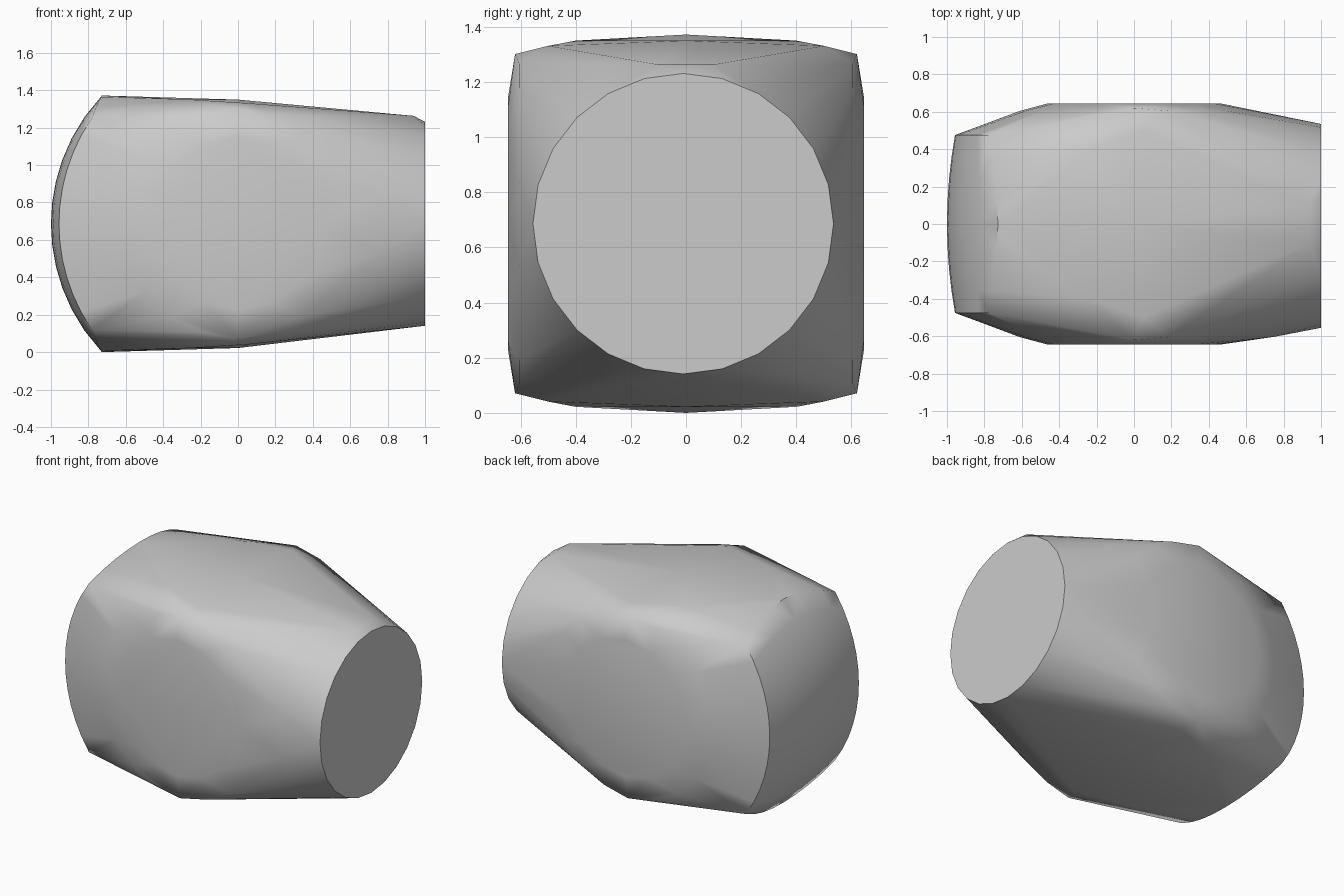
import bpy, bmesh
from math import sin, cos, tau, radians, sqrt

cube = bpy.data.objects.get("Cube")
if cube:
    bpy.data.objects.remove(cube, do_unlink=True)

MID = 0.686   # height of the long axis
points = []


def ring(place, radius, sides=24):
    """Add a circle of points; place maps the two circle coordinates to 3D."""
    for i in range(sides):
        a = tau * i / sides
        points.append(place(radius * cos(a), radius * sin(a)))


# Flat round end
ring(lambda u, v: (1.0, u - 0.01, MID + v), 0.545)

# Shallow domed discs on both sides
for side in (-1, 1):
    ring(lambda u, v: (u, side * 0.605, MID + v), 0.61, 20)
    ring(lambda u, v: (u, side * 0.645, MID + v), 0.46, 16)
    points.append((0.0, side * 0.62, MID + 0.615))
    points.append((0.0, side * 0.62, MID - 0.615))

# Bulging end, curved more in height than in width
ROWS, COLS = 12, 8
for c in range(COLS + 1):
    y = 0.475 * (2 * c / COLS - 1)
    limit = MID - 0.52 * y * y
    for r in range(ROWS + 1):
        h = limit * (2 * r / ROWS - 1)
        points.append((0.19 * y * y - sqrt(1 - h * h), y, MID + h))

# Gently crowned top and bottom
for up in (-1, 1):
    for side in (-1, 1):
        points.append((-0.25, side * 0.4, MID + up * 0.664))
        points.append((0.05, side * 0.5, MID + up * 0.645))
    points.append((0.0, 0.0, MID + up * 0.664))

# Worn upper rim and slightly fuller front flank near the flat end
for side in (-1, 1):
    points.append((0.94, side * 0.1, MID + 0.577))
    points.append((0.75, -0.603, MID + side * 0.15))

# Wrap all the sections in one convex skin
bm = bmesh.new()
for p in points:
    bm.verts.new(p)
hull = bmesh.ops.convex_hull(bm, input=bm.verts[:])
spare = {g for key in ("geom_interior", "geom_unused") for g in hull[key]
         if isinstance(g, bmesh.types.BMVert)}
bmesh.ops.delete(bm, geom=list(spare), context='VERTS')
bmesh.ops.dissolve_limit(bm, angle_limit=radians(0.5),
                         verts=bm.verts[:], edges=bm.edges[:])
bmesh.ops.recalc_face_normals(bm, faces=bm.faces[:])
mesh = bpy.data.meshes.new("rounded_body")
bm.to_mesh(mesh)
bm.free()

body = bpy.data.objects.new("rounded_body", mesh)
bpy.context.collection.objects.link(body)

# Plain grey
grey = bpy.data.materials.new("light_grey")
grey.use_nodes = True
colour = (0.6, 0.6, 0.6, 1.0)
grey.diffuse_color = colour
grey.node_tree.nodes["Principled BSDF"].inputs["Base Color"].default_value = colour
mesh.materials.append(grey)

bpy.ops.object.select_all(action='DESELECT')
body.select_set(True)
bpy.context.view_layer.objects.active = body
bpy.ops.object.shade_smooth_by_angle(angle=radians(50))
